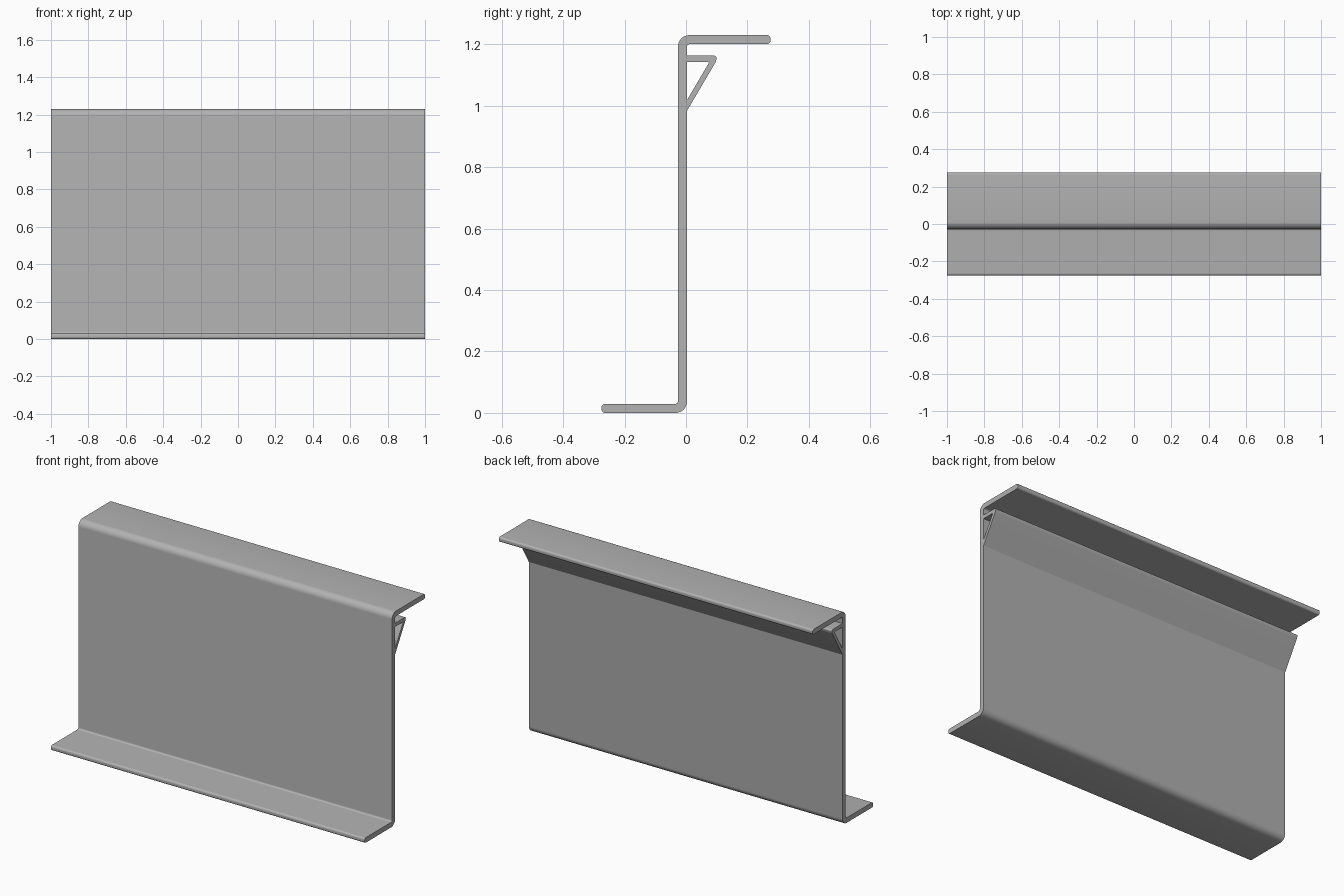
import bpy
import bmesh
import math
from mathutils import Vector

if "Cube" in bpy.data.objects:
    bpy.data.objects.remove(bpy.data.objects["Cube"], do_unlink=True)

LENGTH = 2.0

grey = bpy.data.materials.new("plain_grey")
grey.use_nodes = True
colour = (0.445, 0.445, 0.445, 1)
grey.diffuse_color = colour
grey.node_tree.nodes["Principled BSDF"].inputs["Base Color"].default_value = colour


def rounded(corners, steps=8):
    """Replace each (y, z, radius) corner with a tangent arc."""
    pts = []
    for i, (y, z, r) in enumerate(corners):
        p = Vector((y, z))
        if r == 0:
            pts.append(p)
            continue
        a = (Vector(corners[i - 1][:2]) - p).normalized()
        b = (Vector(corners[(i + 1) % len(corners)][:2]) - p).normalized()
        half = a.angle(b) / 2
        centre = p + (a + b).normalized() * (r / math.sin(half))
        start = p + a * (r / math.tan(half)) - centre
        end = p + b * (r / math.tan(half)) - centre
        sweep = math.pi - 2 * half
        for k in range(steps + 1):
            t = k / steps
            pts.append(centre + (start * math.sin((1 - t) * sweep)
                                 + end * math.sin(t * sweep)) / math.sin(sweep))
    return pts


def extrude_profile(name, corners):
    """Sweep a closed y-z profile along the full length."""
    bm = bmesh.new()
    face = bm.faces.new([bm.verts.new((-LENGTH / 2, p.x, p.y)) for p in rounded(corners)])
    swept = bmesh.ops.extrude_face_region(bm, geom=[face], use_keep_orig=True)
    moved = [g for g in swept["geom"] if isinstance(g, bmesh.types.BMVert)]
    bmesh.ops.translate(bm, verts=moved, vec=(LENGTH, 0, 0))
    bmesh.ops.recalc_face_normals(bm, faces=bm.faces)
    mesh = bpy.data.meshes.new(name)
    bm.to_mesh(mesh)
    bm.free()
    mesh.materials.append(grey)
    obj = bpy.data.objects.new(name, mesh)
    bpy.context.collection.objects.link(obj)
    bpy.ops.object.select_all(action="DESELECT")
    obj.select_set(True)
    bpy.context.view_layer.objects.active = obj
    bpy.ops.object.shade_smooth_by_angle(angle=math.radians(35))
    return obj


# Folded sheet: lower flange, upright web and upper flange
FRONT, BACK, REACH = -0.026, 0.003, 0.275
TOP, THICK = 1.23, 0.029
OUTER, INNER, TIP = 0.037, 0.01, 0.011
extrude_profile("folded_panel", [
    (-REACH, 0, TIP),
    (BACK, 0, OUTER),
    (BACK, TOP - THICK, INNER),
    (REACH, TOP - THICK, TIP),
    (REACH, TOP, TIP),
    (FRONT, TOP, OUTER),
    (FRONT, THICK, INNER),
    (-REACH, THICK, TIP),
])

# Hollow triangular rib under the upper flange
extrude_profile("triangular_rib", [
    (BACK, 0.983, 0),
    (0.096, 1.141, 0.008),
    (0.103, 1.163, 0.009),
    (BACK, 1.163, 0),
    (BACK, 1.142, 0),
    (0.076, 1.142, 0.002),
    (BACK, 1.018, 0),
])
